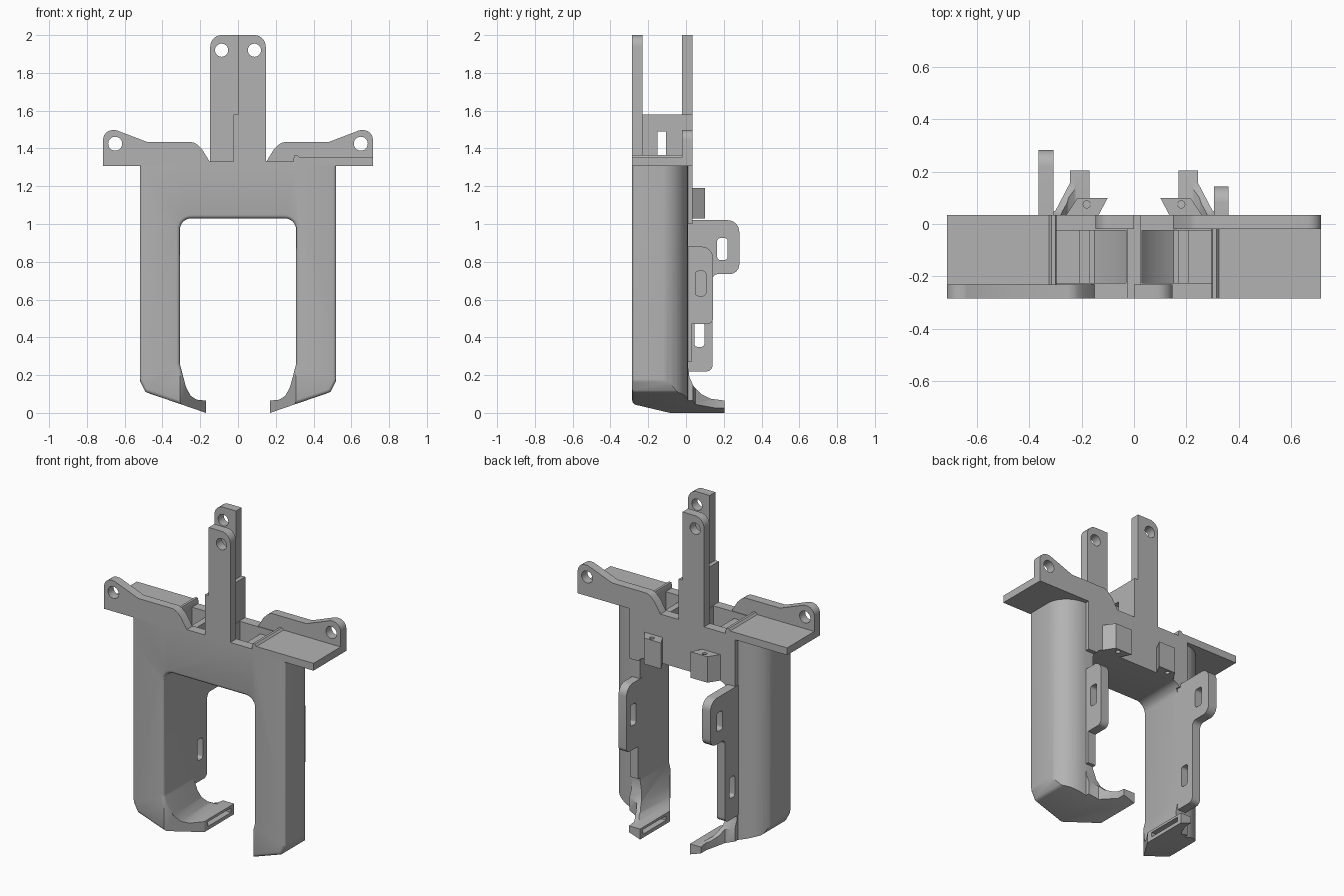
import bpy, bmesh, math
from mathutils import Vector

cube = bpy.data.objects.get("Cube")
if cube:
    bpy.data.objects.remove(cube, do_unlink=True)

grey = bpy.data.materials.new("plain grey")
grey.use_nodes = True
GREY = (0.45, 0.45, 0.45, 1)
grey.diffuse_color = GREY
grey.node_tree.nodes["Principled BSDF"].inputs["Base Color"].default_value = GREY

FRONT, BACK = -0.285, 0.035      # outer planes of the frame
MID = (FRONT + BACK) / 2
THICK = 0.055


def rounded(points, steps=6):
    """Outline whose points may carry a third value, the corner radius."""
    out = []
    for i, p in enumerate(points):
        c = Vector(p[:2])
        if len(p) < 3:
            out.append(c)
            continue
        a = (Vector(points[i - 1][:2]) - c).normalized()
        b = (Vector(points[(i + 1) % len(points)][:2]) - c).normalized()
        half = a.angle(b) / 2
        centre = c + (a + b).normalized() * p[2] / math.sin(half)
        start = c + a * p[2] / math.tan(half) - centre
        end = c + b * p[2] / math.tan(half) - centre
        for k in range(steps + 1):
            t = k / steps
            out.append(centre + start.lerp(end, t).normalized() * p[2])
    return out


def circle(u, w, r, n=24):
    return [(u + r * math.cos(math.tau * k / n), w + r * math.sin(math.tau * k / n)) for k in range(n)]


def box2(u0, u1, w0, w1, r=None):
    pts = [(u0, w0), (u1, w0), (u1, w1), (u0, w1)]
    return [p + (r,) for p in pts] if r else pts


def prism(name, points, axis, lo, hi, soften=None):
    """Extrude an outline along an axis; soften is a rule for rounding edges."""
    place = {"x": lambda u, w, d: (d, u, w),
             "y": lambda u, w, d: (u, d, w),
             "z": lambda u, w, d: (u, w, d)}[axis]
    bm = bmesh.new()
    outline = rounded(points)
    rings = [[bm.verts.new(place(u, w, d)) for u, w in outline] for d in (lo, hi)]
    bm.faces.new(rings[0])
    bm.faces.new(rings[1])
    n = len(outline)
    for i in range(n):
        j = (i + 1) % n
        bm.faces.new((rings[0][i], rings[0][j], rings[1][j], rings[1][i]))
    bmesh.ops.recalc_face_normals(bm, faces=bm.faces)
    if soften:
        edges = [e for e in bm.edges if soften(e.verts[0].co, e.verts[1].co)]
        bmesh.ops.bevel(bm, geom=edges, offset=0.018, segments=3, profile=0.5, affect="EDGES")
    mesh = bpy.data.meshes.new(name)
    bm.to_mesh(mesh)
    bm.free()
    mesh.materials.append(grey)
    ob = bpy.data.objects.new(name, mesh)
    bpy.context.collection.objects.link(ob)
    return ob


def combine(ob, tools, operation="DIFFERENCE"):
    """Apply booleans and remove the tool objects."""
    for tool in tools:
        mod = ob.modifiers.new("cut", "BOOLEAN")
        mod.operation, mod.solver, mod.object = operation, "EXACT", tool
    bpy.context.view_layer.update()
    deps = bpy.context.evaluated_depsgraph_get()
    mesh = bpy.data.meshes.new_from_object(ob.evaluated_get(deps))
    ob.modifiers.clear()
    ob.data = mesh
    for tool in tools:
        bpy.data.objects.remove(tool, do_unlink=True)
    return ob


def mirrored(half):
    return half + [(-p[0],) + tuple(p[1:]) for p in reversed(half)]


# Frame: front outline of bridge, legs and feet, trimmed by side and plan outlines
front_half = [(0.30, 1.33), (0.30, 1.31), (0.52, 1.31), (0.52, 0.17, 0.04), (0.49, 0.11, 0.03),
              (0.30, 0.045), (0.17, 0.0), (0.17, 0.065), (0.22, 0.07), (0.25, 0.09),
              (0.275, 0.135), (0.308, 0.26, 0.06), (0.308, 1.03, 0.06)]
frame = prism("frame", mirrored(front_half), "y", FRONT, 0.3,
              lambda a, b: max(a.y, b.y) < FRONT + 0.001 and (a.z + b.z) / 2 < 1.25)
side = [(FRONT, 1.5), (FRONT, 0.05), (-0.25, 0.02), (-0.16, -0.001), (0.205, -0.001), (0.205, 0.065),
        (0.13, 0.075), (0.08, 0.1), (0.04, 0.14), (0.018, 0.19), (0.01, 0.25),
        (0.01, 1.0), (BACK, 1.0), (BACK, 1.5)]
curve = [(0.36 + 0.161 * math.cos(t * math.pi / 20), -0.13 + 0.14 * math.sin(t * math.pi / 20))
         for t in range(11)]
plan_half = [(0.53, FRONT - 0.01), (0.53, -0.14)] + curve + [
    (0.36, BACK + 0.001), (0.30, 0.05), (0.245, 0.155), (0.245, 0.3)]
combine(frame, [prism("side_trim", side, "x", -1, 1),
                prism("plan_trim", mirrored(plan_half), "z", -0.1, 1.6)], "INTERSECT")

# Openings: bridge pockets, slanted foot fronts and foot tip slots
cutters = []
for s in (1, -1):
    pocket = [(0.03 * s, 1.5), (0.03 * s, 1.22), (0.08 * s, 1.14), (0.15 * s, 1.09),
              (0.295 * s, 1.09), (0.295 * s, 1.5)]
    cutters.append(prism("pocket_cutter", pocket, "y", -0.225, -0.025))
    wedge = [(0.31 * s, -0.4), (0.31 * s, -0.29), (0.16 * s, -0.07), (0.1 * s, -0.07), (0.1 * s, -0.4)]
    cutters.append(prism("foot_cutter", wedge, "z", -0.1, 0.3))
    slot = box2(-0.05, 0.175, 0.022, 0.05)
    cutters.append(prism("slot_cutter", slot, "x", *sorted((0.1 * s, 0.215 * s))))
combine(frame, cutters)

# Central web with its window
web = prism("central_web", box2(FRONT, BACK, 1.1, 1.58), "x", -0.025, 0.025)
combine(web, [prism("window_cutter", box2(-0.15, -0.105, 1.36, 1.49), "x", -0.1, 0.1)])

# Parts repeated with a half turn about the middle of the frame
for s, word in ((1, "front"), (-1, "back")):
    depth = (FRONT, FRONT + THICK) if s == 1 else (BACK - THICK, BACK)
    wide = (depth[0] - 0.1, depth[1] + 0.1)

    arm = prism(word + "_arm", [(0, 1.25), (0.147 * s, 1.25), (0.147 * s, 2.0, 0.06), (0, 2.0)], "y", *depth)
    combine(arm, [prism("hole_cutter", circle(0.087 * s, 1.92, 0.035), "y", *wide)])

    lip = [(-0.714, 1.308), (-0.714, 1.497, 0.05), (-0.645, 1.497, 0.04), (-0.48, 1.434),
           (-0.23, 1.434, 0.06), (-0.19, 1.395), (-0.15, 1.33), (-0.15, 1.308)]
    wing = prism(word + "_wing", [(p[0] * s,) + p[1:] for p in lip], "y", *depth)
    combine(wing, [prism("hole_cutter", circle(-0.65 * s, 1.425, 0.037), "y", *wide)])

    # Shelf joined to the wing, with a raised inner ridge
    shelf = [(-0.295, 1.308), (-0.714, 1.308), (-0.714, 1.353), (-0.325, 1.353),
             (-0.315, 1.365), (-0.3, 1.365), (-0.295, 1.35)]
    prism(word + "_shelf", [(x * s, z) for x, z in shelf], "y", FRONT, BACK)

# Pocket dividers and rear clips
for s, word in ((1, "left"), (-1, "right")):
    prism(word + "_divider", box2(*sorted((0.17 * s, 0.208 * s)), 1.07, 1.29), "y", -0.23, -0.02)
    clip = prism(word + "_clip", [(0.265 * s, 0.025), (0.215 * s, 0.1), (0.1 * s, 0.1), (0.14 * s, 0.025)],
                 "z", 1.03, 1.19)
    combine(clip, [prism("hole_cutter", circle(0.18 * s, 0.075, 0.014, 16), "z", 0.9, 1.3)])

# Slotted rear flanges, different on each leg
left_flange = prism("left_flange", [(-0.02, 0.27), (0.03, 0.27), (0.03, 0.47), (0.143, 0.47, 0.03),
                                    (0.143, 0.88, 0.06), (-0.02, 0.88)], "x", 0.306, 0.36)
combine(left_flange, [prism("slot_cutter", box2(0.05, 0.105, 0.62, 0.75, 0.015), "x", 0.2, 0.5)])
right_flange = prism("right_flange", [(-0.02, 0.22), (0.14, 0.22, 0.03), (0.14, 0.735, 0.03), (0.282, 0.735, 0.05),
                                      (0.282, 1.02, 0.06), (-0.02, 1.02)], "x", -0.364, -0.308)
combine(right_flange, [prism("slot_cutter", box2(0.165, 0.22, 0.81, 0.925, 0.015), "x", -0.5, -0.2),
                       prism("slot_cutter", box2(0.045, 0.097, 0.35, 0.48, 0.015), "x", -0.5, -0.2)])

# Smooth curved surfaces, keep corners sharp
bpy.ops.object.select_all(action="DESELECT")
for ob in bpy.context.collection.objects:
    if ob.type == "MESH" and grey.name in ob.data.materials:
        ob.select_set(True)
        bpy.context.view_layer.objects.active = ob
bpy.ops.object.shade_smooth_by_angle(angle=math.radians(30))
